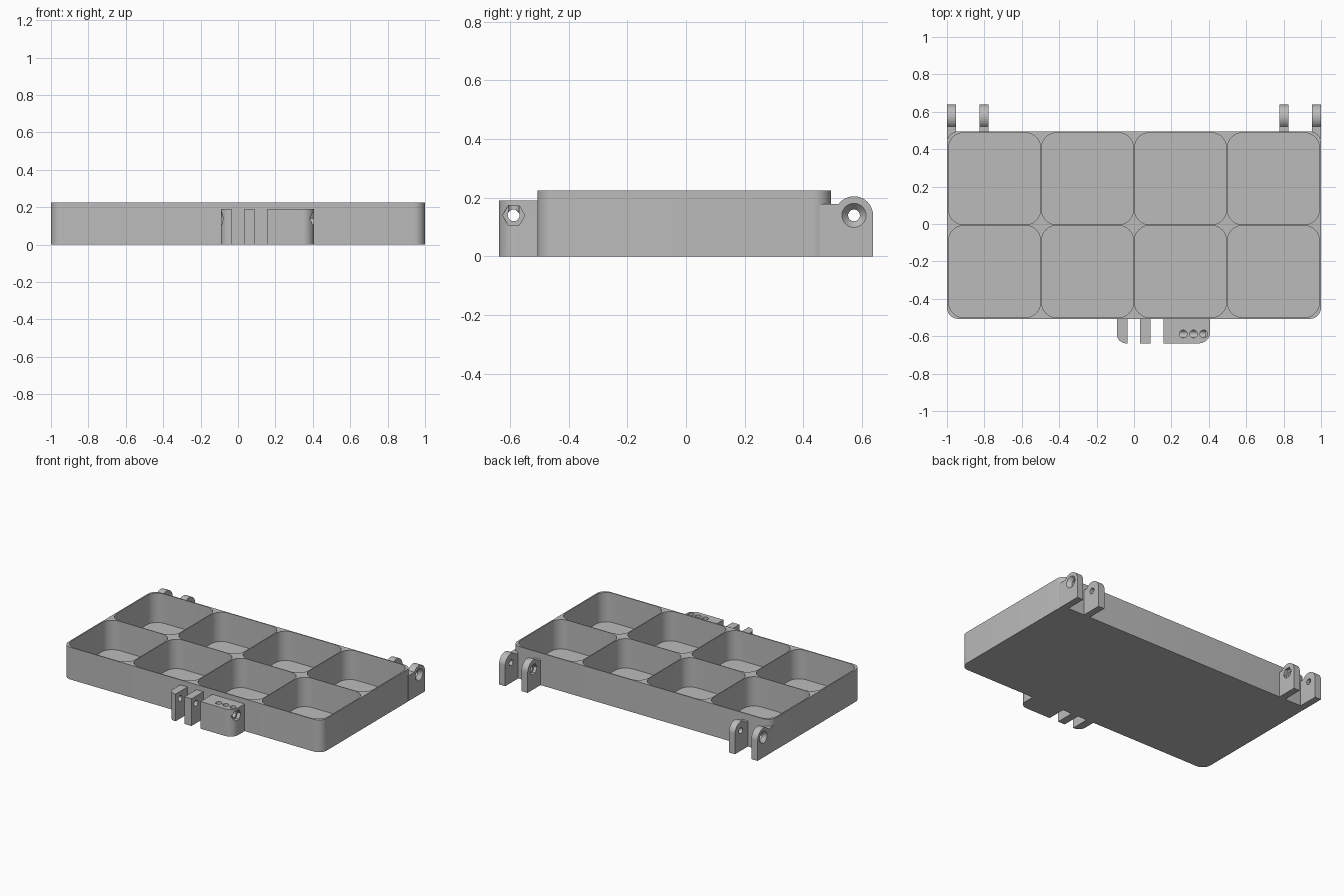
import bpy, bmesh, math
from mathutils import Matrix

cube = bpy.data.objects.get("Cube")
if cube:
    bpy.data.objects.remove(cube, do_unlink=True)

grey = bpy.data.materials.new("plain grey")
grey.use_nodes = True
grey.diffuse_color = (0.5, 0.5, 0.5, 1)
grey.node_tree.nodes["Principled BSDF"].inputs["Base Color"].default_value = (0.5, 0.5, 0.5, 1)

BODY_FRONT, BODY_BACK, BODY_TOP = -0.507, 0.495, 0.225
MID_Y = (BODY_FRONT + BODY_BACK) / 2
HOLE_Z, HOLE_R = 0.14, 0.02


def arc(cx, cy, r, start, end, steps=10):
    """Points along an arc, angles in degrees."""
    angles = [math.radians(start + (end - start) * i / steps) for i in range(steps + 1)]
    return [(cx + r * math.cos(a), cy + r * math.sin(a)) for a in angles]


def rounded_rect(x0, y0, x1, y1, radii):
    """Outline with one radius for each corner, from the lower left, anticlockwise."""
    corners = [(x0, y0, 1, 1), (x1, y0, -1, 1), (x1, y1, -1, -1), (x0, y1, 1, -1)]
    pts = []
    for i, ((x, y, sx, sy), r) in enumerate(zip(corners, radii)):
        start = 180 + 90 * i
        pts += arc(x + sx * r, y + sy * r, r, start, start + 90) if r else [(x, y)]
    return pts


def prism(name, pts, lo, hi, axis="Z"):
    """Extrude an outline along Z (outline in x, y) or X (outline in y, z)."""
    place = (lambda a, b, h: (a, b, h)) if axis == "Z" else (lambda a, b, h: (h, a, b))
    bm = bmesh.new()
    base = bm.faces.new([bm.verts.new(place(a, b, lo)) for a, b in pts])
    ext = bmesh.ops.extrude_face_region(bm, geom=[base])["geom"]
    verts = [v for v in ext if isinstance(v, bmesh.types.BMVert)]
    bmesh.ops.translate(bm, verts=verts, vec=place(0, 0, hi - lo))
    return finish(name, bm)


def x_cone(y, x0, x1, r0, r1, sides=32):
    """Cylinder, cone or hexagon lying along X at the pin height."""
    bm = bmesh.new()
    bmesh.ops.create_cone(bm, cap_ends=True, segments=sides, radius1=r0, radius2=r1, depth=x1 - x0)
    turn = Matrix.Translation(((x0 + x1) / 2, y, HOLE_Z)) @ Matrix.Rotation(math.pi / 2, 4, "Y")
    bmesh.ops.transform(bm, matrix=turn, verts=bm.verts)
    return finish("cutter", bm)


def finish(name, bm):
    bmesh.ops.recalc_face_normals(bm, faces=bm.faces)
    mesh = bpy.data.meshes.new(name)
    bm.to_mesh(mesh)
    bm.free()
    mesh.materials.append(grey)
    obj = bpy.data.objects.new(name, mesh)
    bpy.context.collection.objects.link(obj)
    return obj


def activate(obj):
    bpy.ops.object.select_all(action="DESELECT")
    obj.select_set(True)
    bpy.context.view_layer.objects.active = obj


def cut(obj, *cutters):
    """Subtract each cutter, then discard it."""
    activate(obj)
    for cutter in cutters:
        cutter.hide_render = True
        mod = obj.modifiers.new("cut", "BOOLEAN")
        mod.operation, mod.solver, mod.object = "DIFFERENCE", "EXACT", cutter
        bpy.ops.object.modifier_apply(modifier=mod.name)
        bpy.data.objects.remove(cutter, do_unlink=True)


def cell(col, row):
    """Cutter for one compartment."""
    cx, cy, half = (col - 1.5) * 0.497, MID_Y + (row - 0.5) * 0.496, 0.2455
    outline = rounded_rect(cx - half, cy - half, cx + half, cy + half, [0.08] * 4)
    return prism("cutter", outline, 0.02, 0.3)


parts = []

# Tray with eight compartments
tray = prism("tray", rounded_rect(-1, BODY_FRONT, 1, BODY_BACK, [0.06] * 4), 0, BODY_TOP)
cut(tray, *[cell(c, r) for c in range(4) for r in range(2)])
parts.append(tray)

# Hinge ears: countersunk on the outer pair, nut pockets on the inner pair
HINGE_Y, EAR_R, SHOULDER = 0.573, 0.065, 0.178
lean = 180 - math.degrees(math.asin((SHOULDER - HOLE_Z) / EAR_R))
for side, label in ((1, "left"), (-1, "right")):
    for kind, inner, outer in (("outer", 0.952, 1.0), ("inner", 0.778, 0.826)):
        root = 0.455 if kind == "outer" else 0.492
        profile = [(root, 0), (HINGE_Y + EAR_R, 0)]
        profile += arc(HINGE_Y, HOLE_Z, EAR_R, 0, lean, 20) + [(root, SHOULDER)]
        lo, hi = sorted((side * inner, side * outer))
        ear = prism(f"{label}_{kind}_hinge_ear", profile, lo, hi, "X")
        cutters = [x_cone(HINGE_Y, lo - 0.05, hi + 0.05, HOLE_R, HOLE_R)]
        if kind == "outer":
            tip, mouth = side * (outer - 0.025), side * (outer + 0.001)
            if side > 0:
                cutters.append(x_cone(HINGE_Y, tip, mouth, HOLE_R, 0.042))
            else:
                cutters.append(x_cone(HINGE_Y, mouth, tip, 0.042, HOLE_R))
            cutters.append(cell(3 if side > 0 else 0, 1))
        else:
            a, b = sorted((side * (inner - 0.02), side * (inner + 0.022)))
            cutters.append(x_cone(HINGE_Y, a, b, 0.038, 0.038, 6))
        cut(ear, *cutters)
        parts.append(ear)

# Front latch: two lugs and a wide block sharing one pin line
LATCH_Y, LATCH_FRONT, LATCH_TOP = -0.588, -0.638, 0.19
for name, x0, x1, radii in (
    ("latch_end_lug", -0.092, -0.036, [0.05, 0, 0, 0]),
    ("latch_middle_lug", 0.033, 0.087, [0, 0, 0, 0]),
    ("latch_block", 0.157, 0.407, [0, 0.06, 0, 0]),
):
    lug = prism(name, rounded_rect(x0, LATCH_FRONT, x1, BODY_FRONT + 0.004, radii), 0, LATCH_TOP)
    cutters = [x_cone(LATCH_Y, x0 - 0.05, x1 + 0.05, HOLE_R, HOLE_R)]
    if name == "latch_end_lug":
        cutters.append(x_cone(LATCH_Y, x0 - 0.001, x0 + 0.025, 0.042, HOLE_R))
    if name == "latch_block":
        cutters.append(x_cone(LATCH_Y, x1 - 0.025, x1 + 0.05, 0.038, 0.038, 6))
        for hole_x in (0.263, 0.318, 0.373):
            ring = arc(hole_x, LATCH_Y, 0.0205, 0, 345, 23)
            cutters.append(prism("cutter", ring, HOLE_Z, 0.3))
    cut(lug, *cutters)
    parts.append(lug)

for part in parts:
    activate(part)
    bpy.ops.object.shade_smooth_by_angle(angle=math.radians(30))
